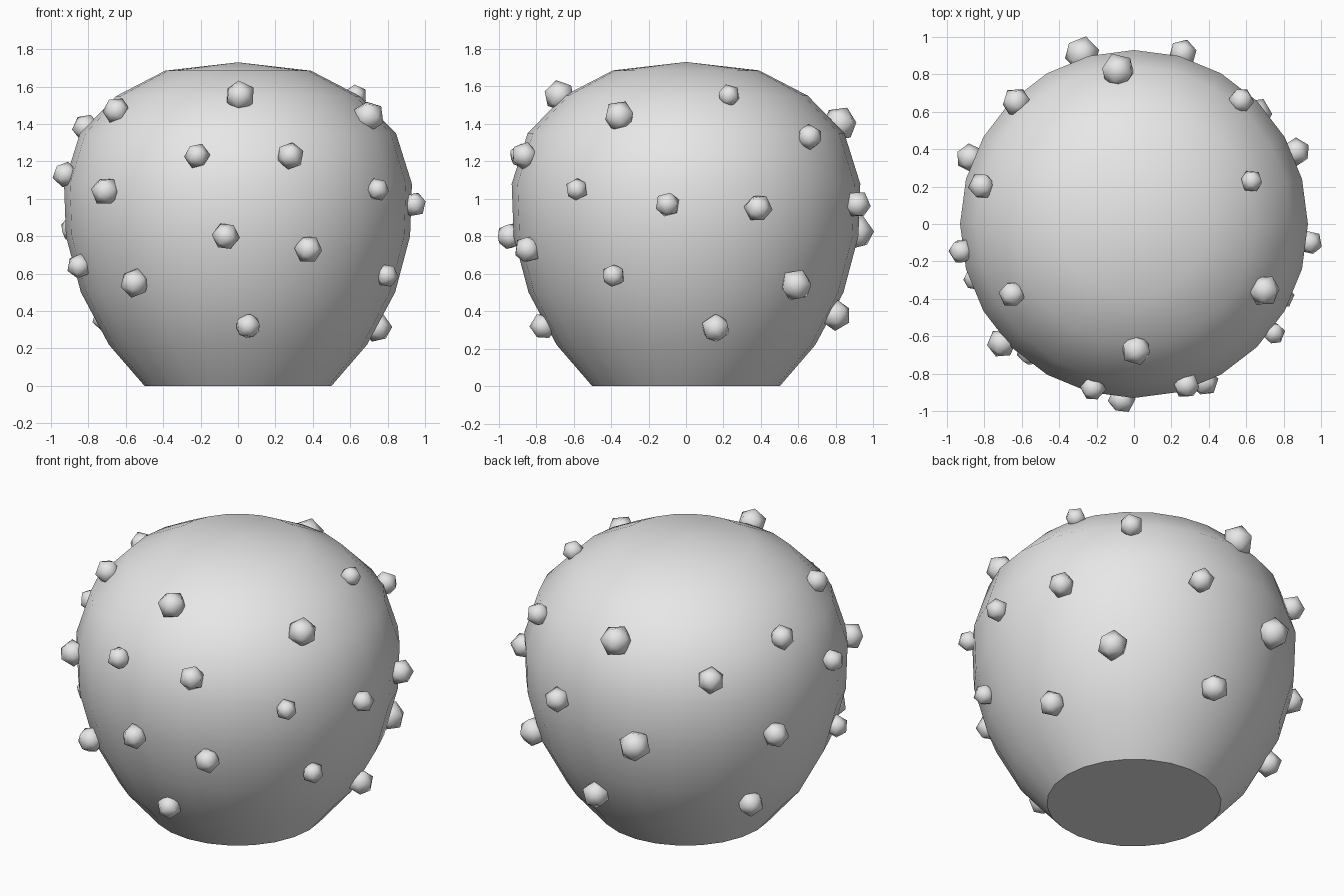
import bpy, bmesh, math, random
from mathutils import Matrix, Vector, Euler

random.seed(4)
cube = bpy.data.objects.get("Cube")
if cube:
    bpy.data.objects.remove(cube, do_unlink=True)

SEGMENTS = 24

# Body outline as (radius, height), from base to crown
PROFILE = [(0.5, 0), (0.69, 0.22), (0.84, 0.5), (0.92, 0.8), (0.93, 1.08),
           (0.845, 1.35), (0.65, 1.55), (0.39, 1.685)]
CROWN = 1.73

# Knobs as (degrees around z, height, radius)
KNOBS = [(210, 1.47, .075), (166, 1.38, .075), (189, 1.13, .07), (222, 1.04, .08),
         (199, .64, .068), (231, .55, .08), (266, .8, .075), (256, 1.23, .07),
         (288, 1.23, .075), (271, 1.55, .085), (294, .73, .077), (274, .32, .072),
         (333, 1.44, .087), (322, 1.05, .063), (354, .97, .068), (334, .59, .065),
         (12, .31, .08), (20, 1.55, .063), (24, .95, .077), (49, 1.33, .072),
         (42, .54, .09), (96, 1.4, .095), (74, .97, .077), (107, .82, .097),
         (85, .38, .085), (134, 1.23, .08), (158, .84, .078), (153, .36, .08)]


def make_material(name, colour):
    mat = bpy.data.materials.new(name)
    mat.use_nodes = True
    mat.diffuse_color = colour
    mat.node_tree.nodes["Principled BSDF"].inputs["Base Color"].default_value = colour
    return mat


def finish(bm, name, mat):
    """Turn a bmesh into a smooth shaded object in the scene."""
    bmesh.ops.recalc_face_normals(bm, faces=bm.faces)
    mesh = bpy.data.meshes.new(name)
    bm.to_mesh(mesh)
    bm.free()
    mesh.materials.append(mat)
    obj = bpy.data.objects.new(name, mesh)
    bpy.context.collection.objects.link(obj)
    bpy.ops.object.select_all(action='DESELECT')
    obj.select_set(True)
    bpy.context.view_layer.objects.active = obj
    bpy.ops.object.shade_smooth_by_angle(angle=math.radians(45))
    return obj


def body_radius(height):
    """Radius of the body outline at a height."""
    for (r0, z0), (r1, z1) in zip(PROFILE, PROFILE[1:]):
        if z0 <= height <= z1:
            return r0 + (r1 - r0) * (height - z0) / (z1 - z0)
    return 0


grey = make_material("plain grey", (0.8, 0.8, 0.8, 1))

# Rounded body with a flat base
bm = bmesh.new()
rings = []
for radius, z in PROFILE:
    angles = [math.tau * i / SEGMENTS for i in range(SEGMENTS)]
    rings.append([bm.verts.new((radius * math.cos(a), radius * math.sin(a), z)) for a in angles])
for low, high in zip(rings, rings[1:]):
    for i in range(SEGMENTS):
        j = (i + 1) % SEGMENTS
        bm.faces.new((low[i], low[j], high[j], high[i]))
top = bm.verts.new((0, 0, CROWN))
for i in range(SEGMENTS):
    bm.faces.new((rings[-1][i], rings[-1][(i + 1) % SEGMENTS], top))
bm.faces.new(reversed(rings[0]))
finish(bm, "body", grey)

# Faceted knobs half sunk in the body
for number, (degrees, height, size) in enumerate(KNOBS, 1):
    angle = math.radians(degrees)
    reach = body_radius(height) + size * 0.3
    place = Vector((reach * math.cos(angle), reach * math.sin(angle), height))
    turn = Euler([random.uniform(0, math.tau) for _ in range(3)]).to_matrix().to_4x4()
    bm = bmesh.new()
    bmesh.ops.create_icosphere(bm, subdivisions=1, radius=size,
                               matrix=Matrix.Translation(place) @ turn)
    finish(bm, f"knob_{number}", grey)
